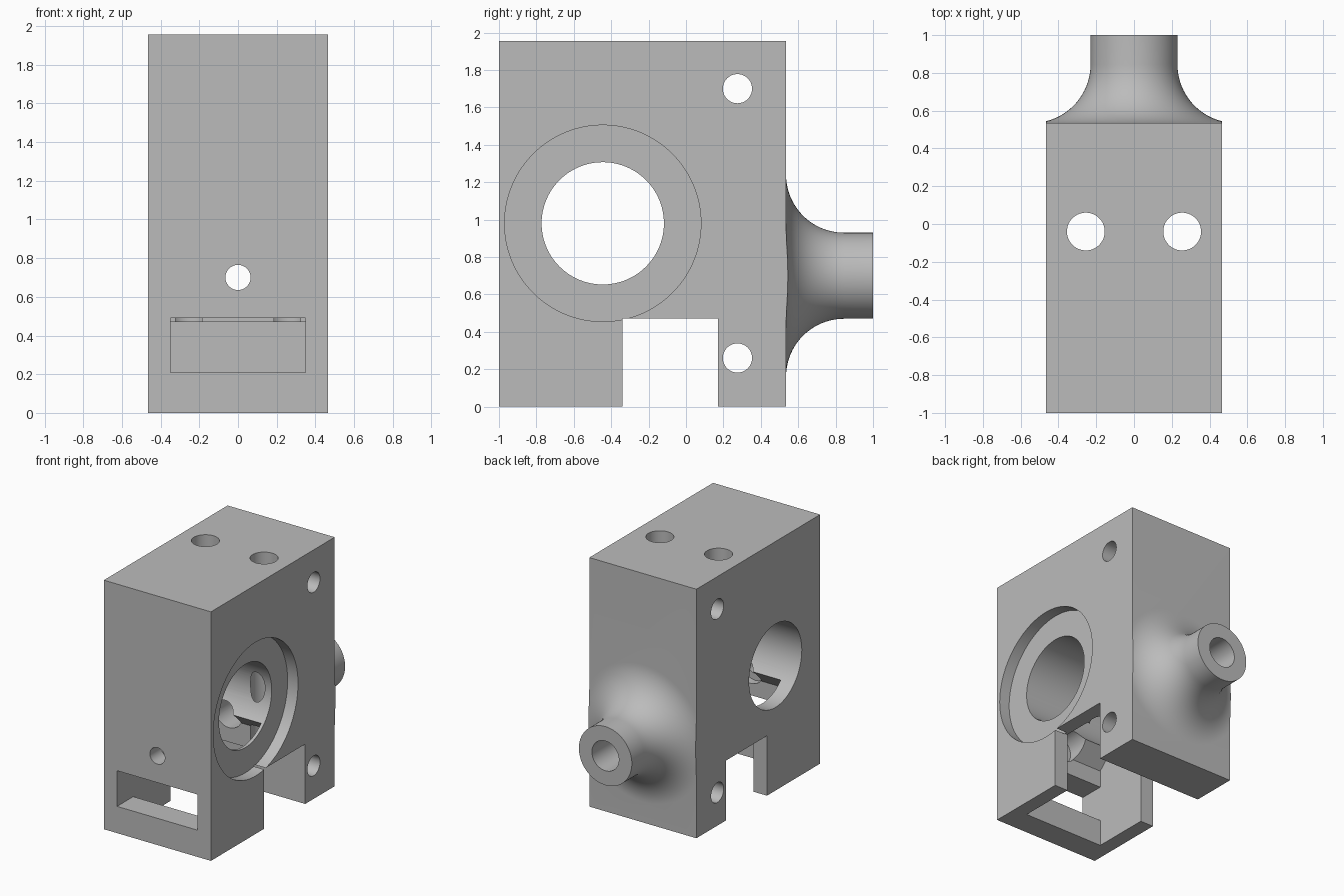
import bpy, bmesh, math
from mathutils import Matrix

if "Cube" in bpy.data.objects:
    bpy.data.objects.remove(bpy.data.objects["Cube"], do_unlink=True)

HALF = 0.465            # half width of the block
BACK, TOP = 0.535, 1.955
BORE_Y, BORE_Z = -0.445, 0.98
TUBE_Z = 0.70

grey = bpy.data.materials.new("light grey")
grey.use_nodes = True
grey.diffuse_color = (0.5, 0.5, 0.5, 1)
grey.node_tree.nodes["Principled BSDF"].inputs["Base Color"].default_value = (0.5, 0.5, 0.5, 1)


def finish(name, bm):
    bmesh.ops.recalc_face_normals(bm, faces=bm.faces)
    mesh = bpy.data.meshes.new(name)
    bm.to_mesh(mesh)
    bm.free()
    mesh.materials.append(grey)
    obj = bpy.data.objects.new(name, mesh)
    bpy.context.collection.objects.link(obj)
    return obj


def prism(name, outline, half_x):
    """Side outline (y, z) extruded across x."""
    bm = bmesh.new()
    face = bm.faces.new([bm.verts.new((-half_x, y, z)) for y, z in outline])
    new = bmesh.ops.extrude_face_region(bm, geom=[face])["geom"]
    verts = [v for v in new if isinstance(v, bmesh.types.BMVert)]
    bmesh.ops.translate(bm, verts=verts, vec=(2 * half_x, 0, 0))
    return finish(name, bm)


def block(name, half_x, y0, y1, z0, z1):
    return prism(name, [(y0, z0), (y1, z0), (y1, z1), (y0, z1)], half_x)


def rod(name, axis, radius, start, end, centre, sides=64):
    """Cylinder along an axis; centre holds the other two coordinates in order."""
    loc = list(centre)
    loc.insert("XYZ".index(axis), (start + end) / 2)
    turn = {"X": Matrix.Rotation(math.pi / 2, 4, "Y"),
            "Y": Matrix.Rotation(math.pi / 2, 4, "X"),
            "Z": Matrix.Identity(4)}[axis]
    bm = bmesh.new()
    bmesh.ops.create_cone(bm, cap_ends=True, segments=sides, radius1=radius,
                          radius2=radius, depth=end - start,
                          matrix=Matrix.Translation(loc) @ turn)
    return finish(name, bm)


def combine(target, other, operation):
    other.hide_render = True
    mod = target.modifiers.new(other.name, "BOOLEAN")
    mod.operation, mod.solver, mod.object = operation, "EXACT", other
    bpy.context.view_layer.objects.active = target
    bpy.ops.object.modifier_apply(modifier=mod.name)
    bpy.data.objects.remove(other, do_unlink=True)


def flared_tube():
    """Round spout with a concave flare at its root, turned about the y axis."""
    radius, fillet, sides, steps = 0.23, 0.31, 96, 20
    profile = [(radius + fillet, BACK - 0.05)]
    for i in range(steps + 1):
        a = math.pi / 2 * i / steps
        profile.append((radius + fillet - fillet * math.sin(a),
                        BACK + fillet - fillet * math.cos(a)))
    profile.append((radius, 1.0))
    bm = bmesh.new()
    rings = []
    for r, y in profile:
        rings.append([bm.verts.new((r * math.cos(2 * math.pi * k / sides), y,
                                    TUBE_Z + r * math.sin(2 * math.pi * k / sides)))
                      for k in range(sides)])
    for a, b in zip(rings, rings[1:]):
        for k in range(sides):
            n = (k + 1) % sides
            bm.faces.new((a[k], a[n], b[n], b[k]))
    bm.faces.new(rings[0])
    bm.faces.new(rings[-1])
    return finish("spout", bm)


# Main block with the spout trimmed to its width
body = block("housing", HALF, -1, BACK, 0, TOP)
spout = flared_tube()
combine(spout, block("spout_trim", HALF, 0, 1.5, -0.5, 2), "INTERSECT")
combine(body, spout, "UNION")

# Cross bore and the shallow recess on its left side
bore = (BORE_Y, BORE_Z)
cutters = [
    rod("bore", "X", 0.327, -1, 1, bore, 96),
    rod("bore_recess", "X", 0.525, HALF - 0.09, 1, bore, 128),
    # Slot under the block, and the gabled pocket rising into the bore
    block("slot", 1, -0.34, 0.17, -0.2, 0.47),
    prism("pocket", [(-0.80, -0.3), (-0.113, -0.3), (-0.113, 0.648),
                     bore, (-0.80, 0.625)], 0.35),
    block("front_window", 0.35, -1.2, -0.7, 0.21, 0.49),
    # Spout passage, narrowing at the front wall
    rod("spout_passage", "Y", 0.117, -0.86, 1.2, (0, TUBE_Z)),
    rod("front_hole", "Y", 0.065, -1.2, -0.7, (0, TUBE_Z)),
]
# Cross holes near the back edge
for z in (0.26, 1.70):
    cutters.append(rod("cross_hole", "X", 0.078, -1, 1, (0.275, z)))
# Vertical holes from the top down to the slot
for x in (-0.255, 0.255):
    cutters.append(rod("top_hole", "Z", 0.10, 0.4, 2.2, (x, -0.04)))

for cutter in cutters:
    combine(body, cutter, "DIFFERENCE")

bpy.ops.object.select_all(action="DESELECT")
body.select_set(True)
bpy.context.view_layer.objects.active = body
bpy.ops.object.shade_smooth_by_angle(angle=math.radians(30))
